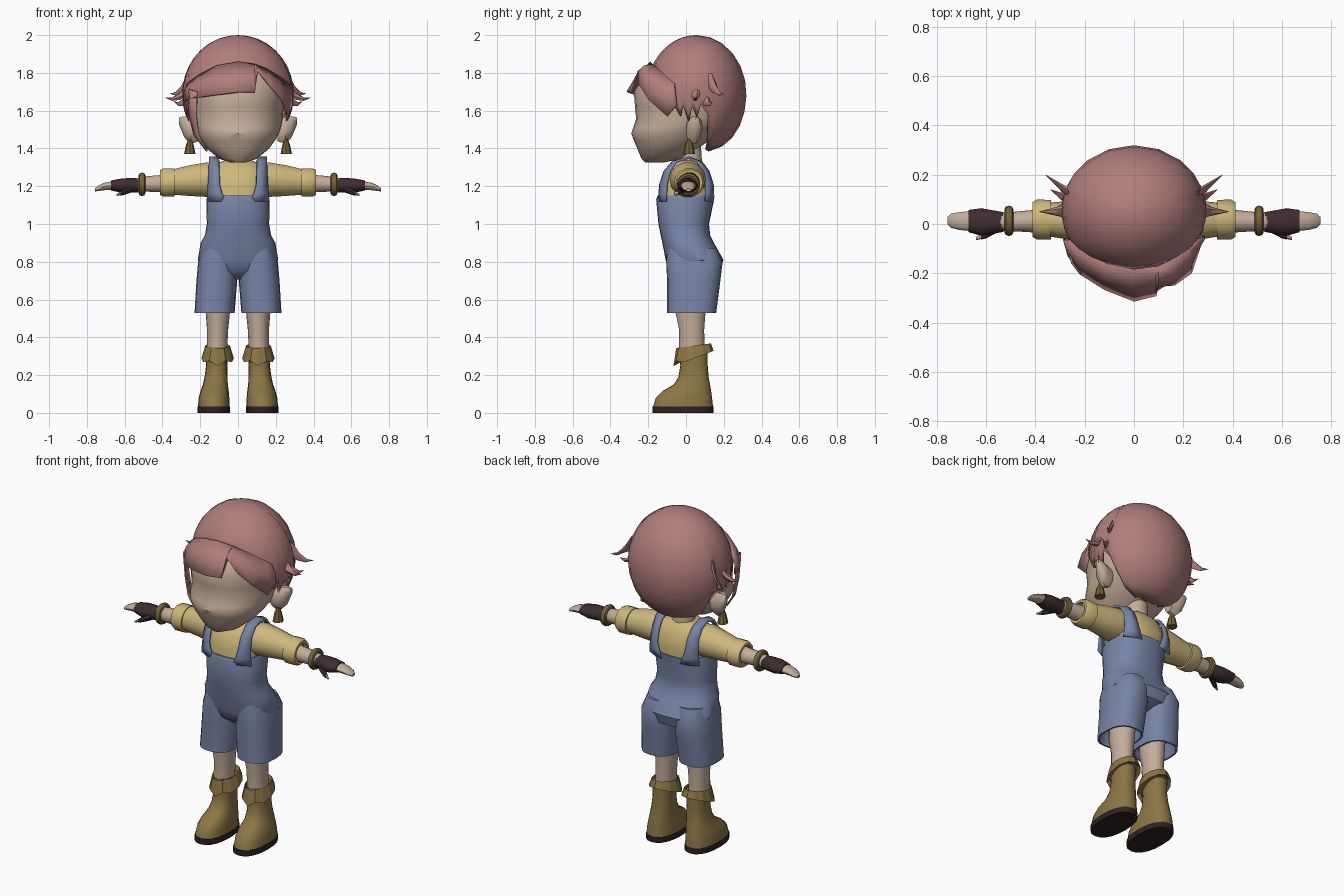
import bpy, bmesh, math
from math import sin, cos, pi, radians


def material(name, r, g, b):
    m = bpy.data.materials.new(name)
    m.diffuse_color = [(c / 255 / 12.92 if c < 11 else ((c / 255 + .055) / 1.055) ** 2.4) for c in (r, g, b)] + [1]
    return m


HAIR = material("rose hair", 176, 126, 124)
SKIN = material("skin", 196, 173, 154)
BLUE = material("denim blue", 120, 132, 166)
YELLOW = material("straw yellow", 206, 184, 122)
LEATHER = material("boot leather", 140, 118, 68)
BRASS = material("old brass", 118, 98, 54)
GLOVE = material("glove dark brown", 62, 46, 48)
SOLE = material("sole dark brown", 46, 34, 34)


def build(name, verts, faces, mat, mirror=False, solid=0, angle=38):
    me = bpy.data.meshes.new(name)
    me.from_pydata(verts, [], faces)
    bm = bmesh.new()
    bm.from_mesh(me)
    bmesh.ops.remove_doubles(bm, verts=bm.verts, dist=1e-5)
    bmesh.ops.recalc_face_normals(bm, faces=bm.faces)
    bm.to_mesh(me)
    bm.free()
    me.materials.append(mat)
    ob = bpy.data.objects.new(name, me)
    bpy.context.collection.objects.link(ob)
    bpy.ops.object.select_all(action='DESELECT')
    ob.select_set(True)
    bpy.context.view_layer.objects.active = ob
    bpy.ops.object.shade_smooth_by_angle(angle=radians(angle))
    if solid:
        s = ob.modifiers.new("thickness", 'SOLIDIFY')
        s.thickness = solid
    if mirror:
        m = ob.modifiers.new("mirror", 'MIRROR')
        m.use_mirror_merge = False
    return ob


def loft(name, rings, mat, closed=True, caps=True, **kw):
    n = len(rings[0])
    verts = [p for r in rings for p in r]
    faces = []
    for i in range(len(rings) - 1):
        for j in range(n if closed else n - 1):
            k = (j + 1) % n
            faces.append((i * n + j, i * n + k, (i + 1) * n + k, (i + 1) * n + j))
    if closed and caps:
        faces += [tuple(range(n)), tuple(range(len(verts) - n, len(verts)))]
    return build(name, verts, faces, mat, **kw)


def oval(n, p):
    for i in range(n):
        a = 2 * pi * i / n
        yield [math.copysign(abs(f) ** (2 / p), f) for f in (cos(a), sin(a))]


def upright(rows, cx=0, n=20, p=2.0):
    """Rows of z, half width, front y, back y, optional centre x."""
    return [[((r[4] if len(r) > 4 else cx) + u * r[1], (r[2] + r[3]) / 2 + v * (r[3] - r[2]) / 2, r[0])
             for u, v in oval(n, p)] for r in rows]


def sideways(rows, n=14):
    """Rows of x, centre y, centre z, half depth, half height."""
    return [[(r[0], r[1] + u * r[3], r[2] + v * r[4]) for u, v in oval(n, 2)] for r in rows]


# Head and neck
loft("head", upright([
    (1.325, .035, -.215, -.12), (1.345, .10, -.235, -.02), (1.40, .165, -.258, .06), (1.445, .198, -.277, .13),
    (1.48, .217, -.29, .17), (1.51, .228, -.28, .21), (1.555, .236, -.264, .25), (1.62, .242, -.27, .28),
    (1.70, .25, -.276, .28), (1.78, .25, -.222, .26), (1.84, .2, -.14, .2)], n=28, p=2.15), SKIN)
loft("neck", upright([(1.28, .068, -.04, .09), (1.42, .06, -.04, .08)], n=14), SKIN)

# Pointed ears with bell earrings
loft("ear", [[(x, .04 + dy + u * ry, z + v * rz) for u, v in oval(10, 2)] for x, dy, z, ry, rz in (
    (.21, 0, 1.495, .035, .06), (.25, 0, 1.495, .042, .075), (.285, .012, 1.515, .036, .058),
    (.312, .02, 1.545, .012, .02))], SKIN, mirror=True)
loft("earring", upright([(1.45, .008, .008, .024), (1.435, .014, 0, .032), (1.42, .02, -.006, .038),
                         (1.37, .03, -.016, .048)], cx=.255, n=8), BRASS, mirror=True)

# Rounded hair shell with jagged lower edge
edge = [(0, 1.83), (20, 1.83), (40, 1.78), (52, 1.70), (62, 1.64), (70, 1.57), (74, 1.63), (80, 1.54), (85, 1.62),
        (91, 1.56), (95, 1.63), (104, 1.58), (112, 1.42), (125, 1.39), (140, 1.39), (160, 1.385), (180, 1.385)]
edge += [(360 - a, z) for a, z in edge[-2:0:-1]]


def scalp(az, t):
    s = sin(t) if t < pi / 2 else sin(t) ** .8
    a = radians(az)
    return (.295 * s * sin(a), .055 - .265 * s * cos(a), 1.69 + .31 * cos(t))


loft("hair", [[scalp(a, math.acos((z - 1.69) / .31) * k / 11) for a, z in edge] for k in range(12)],
     HAIR, caps=False, solid=.01)

# Fringe flaring over the forehead, with a notch on one side
low = [(-.287, -.06, 1.64), (-.27, -.13, 1.66), (-.22, -.205, 1.67), (-.12, -.268, 1.685), (0, -.315, 1.70),
       (.09, -.293, 1.70), (.10, -.255, 1.81), (.165, -.25, 1.74), (.235, -.20, 1.66), (.268, -.10, 1.57),
       (.288, -.05, 1.63)]
top = []
for x, y, z in low:
    tx = x * .93
    ty = -.19 + 1.75 * tx * tx
    top.append((tx, ty, 1.86 - 1.6 * tx * tx))
mid = [((a[0] + b[0]) * .52, (a[1] + b[1]) * .52, (a[2] + b[2]) / 2 + .01) for a, b in zip(low, top)]
loft("fringe", [top, mid, low], HAIR, closed=False, solid=.01, angle=50)

# Long lock beside one cheek
loft("cheek_lock", [
    [(-.272, -.09, 1.72), (-.263, -.10, 1.58), (-.236, -.11, 1.47), (-.17, -.15, 1.385)],
    [(-.255, -.16, 1.71), (-.25, -.15, 1.58), (-.226, -.15, 1.47), (-.168, -.158, 1.385)],
    [(-.22, -.205, 1.70), (-.224, -.185, 1.58), (-.212, -.175, 1.47), (-.165, -.165, 1.385)]],
     HAIR, closed=False, solid=.008, angle=50)

# Flicked-out tufts over the ears
for i, (base_y, base_z, tip) in enumerate([(.12, 1.77, (.36, .20, 1.69)), (.05, 1.72, (.385, .05, 1.67)),
                                           (.09, 1.68, (.34, .14, 1.65))]):
    rows = []
    for t in (0, .35, .7, 1):
        c = [(1 - t) * b + t * e for b, e in zip((.262, base_y, base_z), tip)]
        w = .03 * (1 - t) + .001
        sag = -.03 * sin(pi * t)
        rows.append([(c[0] + u * w * .3, c[1] + u * w, c[2] + sag + v * w) for u, v in oval(6, 2)])
    loft("hair_tuft_%d" % (i + 1), rows, HAIR, mirror=True)

# Shirt with rolled sleeves
loft("shirt", upright([(1.08, .15, -.14, .13), (1.2, .155, -.14, .146), (1.27, .15, -.115, .125),
                       (1.315, .13, -.075, .10), (1.335, .075, -.05, .08)], n=24, p=2.5), YELLOW)
loft("sleeve", sideways([(.08, .01, 1.235, .09, .08), (.16, .01, 1.235, .096, .094), (.25, .015, 1.23, .08, .084),
                         (.35, .018, 1.222, .068, .068)]), YELLOW, mirror=True)
loft("sleeve_cuff", sideways([(.335, .018, 1.22, .06, .06), (.337, .018, 1.22, .08, .077),
                              (.395, .018, 1.22, .081, .077), (.412, .018, 1.22, .07, .068),
                              (.412, .018, 1.22, .056, .054), (.39, .018, 1.22, .05, .05)]), YELLOW, mirror=True)

# Forearm, bracelet and fingerless glove
loft("forearm", sideways([(.38, .012, 1.215, .048, .048), (.48, .01, 1.212, .04, .042), (.55, .008, 1.207, .036, .035)]),
     SKIN, mirror=True)
loft("bracelet", [[(.508 + .018 * cos(b), .013 + u * (.047 + .015 * sin(b)), 1.21 + v * (.047 + .015 * sin(b)))
                   for u, v in oval(16, 2)] for b in [2 * pi * k / 8 for k in range(9)]],
     BRASS, caps=False, mirror=True)
loft("glove", sideways([(.53, .008, 1.205, .04, .038), (.57, .008, 1.205, .047, .04), (.62, .008, 1.203, .056, .038),
                        (.672, .012, 1.204, .045, .027)]), GLOVE, mirror=True)
loft("fingers", sideways([(.66, .012, 1.204, .041, .024), (.71, .012, 1.198, .036, .02), (.742, .013, 1.188, .029, .014),
                          (.758, .014, 1.18, .014, .008)]), SKIN, mirror=True)
loft("thumb_glove", sideways([(.56, -.015, 1.19, .022, .022), (.60, -.04, 1.172, .018, .017),
                              (.622, -.05, 1.162, .014, .012)], 8), GLOVE, mirror=True)
loft("thumb_tip", sideways([(.618, -.048, 1.164, .012, .011), (.642, -.06, 1.154, .006, .005)], 8), SKIN, mirror=True)

# Overalls: body, straps and wide short legs
loft("overalls_body", upright([
    (1.15, .158, -.15, .15), (1.13, .168, -.158, .149), (1.0, .165, -.146, .122), (.94, .175, -.134, .128),
    (.90, .198, -.125, .148), (.81, .213, -.108, .198), (.75, .18, -.088, .18), (.705, .06, -.03, .09)],
    n=28, p=2.4), BLUE)
straps = [(.065, .166, -.153, 1.12), (.085, .164, -.152, 1.16), (.098, .16, -.148, 1.21), (.10, .156, -.124, 1.28),
          (.10, .154, -.075, 1.335), (.10, .154, .02, 1.357), (.10, .154, .09, 1.33), (.098, .156, .13, 1.28),
          (.095, .16, .153, 1.21), (.08, .164, .155, 1.16), (.06, .166, .15, 1.12)]
loft("overalls_strap", [[(a, y * .96, z), ((a + b) / 2, y * .9, z), (b, y * .72, z)] for a, b, y, z in straps],
     BLUE, closed=False, solid=.012, mirror=True)
loft("overalls_leg", upright([
    (.87, .09, -.10, .165, .098), (.80, .103, -.105, .194, .108), (.70, .108, -.10, .182, .112),
    (.53, .106, -.10, .16, .124), (.53, .096, -.09, .15, .124), (.62, .09, -.08, .14, .12)], n=20, p=2.5),
     BLUE, mirror=True)

# Legs
loft("leg", upright([(.64, .066, -.06, .115, .105), (.53, .064, -.057, .105, .107), (.44, .056, -.038, .098, .108),
                     (.32, .054, -.04, .10, .112)], n=14), SKIN, mirror=True)

# Boots with soles and folded cuffs
loft("boot", upright([
    (.345, .06, -.04, .115, .112), (.25, .056, -.03, .115, .113), (.19, .061, -.04, .12, .116),
    (.15, .066, -.065, .127, .12), (.115, .075, -.125, .133, .124), (.08, .081, -.16, .138, .127),
    (.034, .084, -.174, .143, .128)], n=20, p=2.3), LEATHER, mirror=True)
loft("boot_sole", upright([(.034, .086, -.178, .145, .128), (0, .086, -.178, .145, .128)], n=20, p=2.3),
     SOLE, mirror=True)


def cuff(rx, ry, z, slope, notch):
    ring = []
    for i, (u, v) in enumerate(oval(12, 2)):
        ring.append((.108 + u * rx, .04 + v * ry, z + slope * v + (notch if i in (8, 10) else 0)))
    return ring


loft("boot_cuff", [cuff(.056, .078, .32, .015, 0), cuff(.066, .092, .355, .013, 0),
                   cuff(.086, .106, .288, .04, .022), cuff(.07, .09, .295, .038, .022)],
     LEATHER, mirror=True, angle=20)
